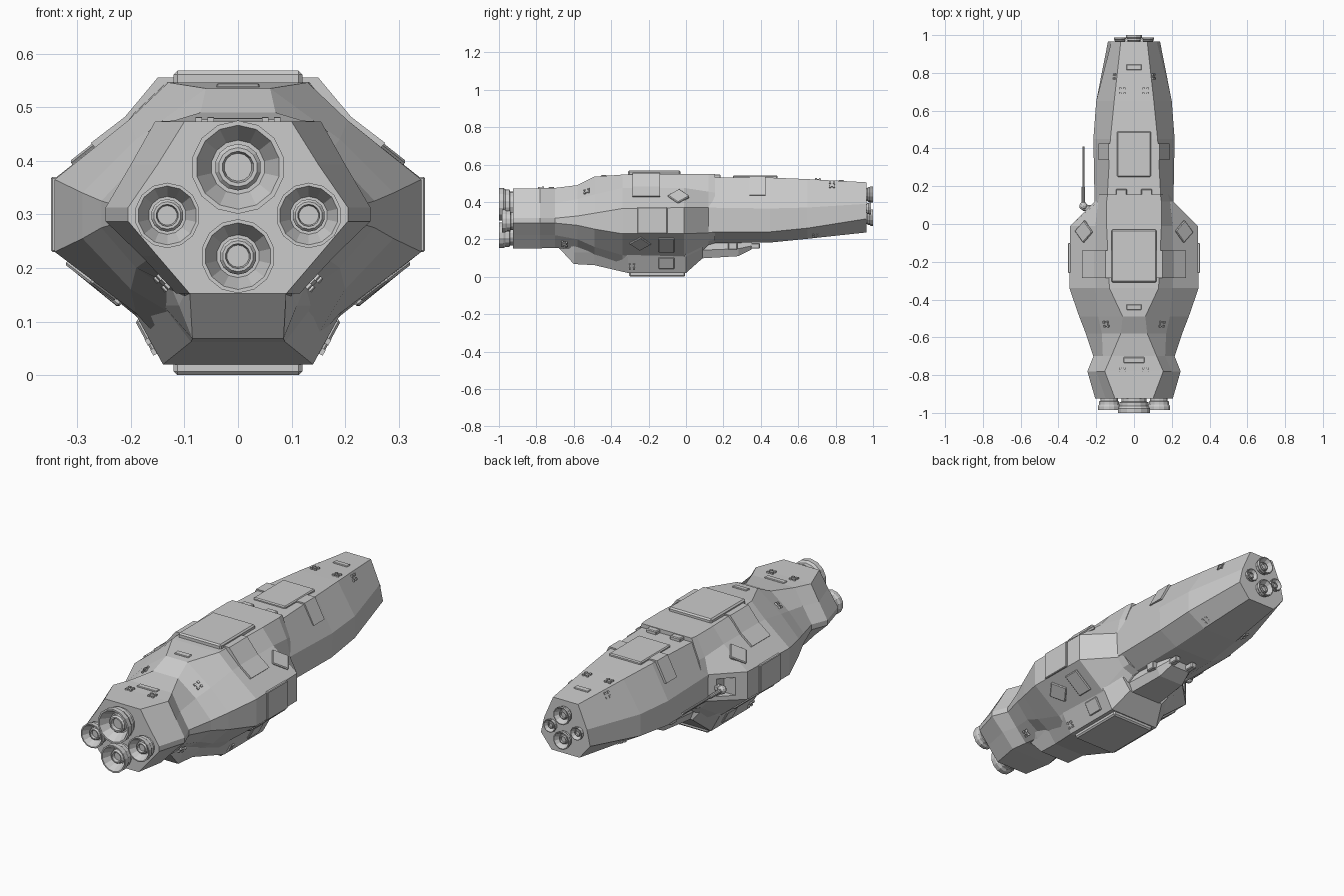
import bpy, bmesh, math
from mathutils import Vector, Matrix
from mathutils.bvhtree import BVHTree

if "Cube" in bpy.data.objects:
    bpy.data.objects.remove(bpy.data.objects["Cube"])


def finish(name, bm, bevel=0):
    bmesh.ops.recalc_face_normals(bm, faces=bm.faces)
    me = bpy.data.meshes.new(name)
    bm.to_mesh(me)
    bm.free()
    ob = bpy.data.objects.new(name, me)
    bpy.context.collection.objects.link(ob)
    if bevel:
        m = ob.modifiers.new("bevel", 'BEVEL')
        m.width = bevel
        m.segments = 1
    return ob


def loft(name, stations):
    """Each station: y, then x,z pairs of the right half from top to bottom."""
    bm = bmesh.new()
    rings = []
    for y, *c in stations:
        half = list(zip(c[::2], c[1::2]))
        pts = half + [(-x, z) for x, z in reversed(half)]
        rings.append([bm.verts.new((x, y, z)) for x, z in pts])
    n = len(rings[0])
    for a, b in zip(rings, rings[1:]):
        for i in range(n):
            j = (i + 1) % n
            bm.faces.new((a[i], a[j], b[j], b[i]))
    bm.faces.new(rings[0])
    bm.faces.new(rings[-1])
    return finish(name, bm)


def box(name, center, size, bevel=0):
    bm = bmesh.new()
    bmesh.ops.create_cube(bm, size=1, matrix=Matrix.Translation(center) @ Matrix.Diagonal((*size, 1)))
    return finish(name, bm, bevel)


# Main body: top, shoulder, upper side, lower side, bilge, bottom
body = loft("main_body", [
    (-.925, .10, .473, .15, .393, .205, .313, .205, .287, .15, .222, .09, .152),
    (-.78, .155, .473, .20, .393, .247, .313, .247, .287, .18, .222, .115, .152),
    (-.70, .12, .475, .165, .393, .215, .313, .215, .287, .16, .222, .10, .155),
    (-.58, .07, .49, .17, .415, .255, .325, .255, .275, .19, .20, .10, .14),
    (-.49, .06, .535, .19, .44, .29, .34, .29, .255, .20, .16, .10, .10),
    (-.34, .13, .546, .205, .475, .342, .365, .342, .23, .19, .115, .14, .06),
    (-.01, .145, .55, .205, .475, .338, .37, .338, .23, .19, .11, .14, .05),
    (.12, .145, .55, .19, .455, .208, .37, .206, .235, .17, .19, .11, .17),
    (.155, .14, .55, .18, .45, .20, .37, .20, .24, .16, .20, .10, .18)])

# Long forward hull
nose = loft("forward_hull", [
    (.08, .145, .53, .208, .37, .205, .24, .11, .18),
    (.45, .125, .53, .215, .365, .21, .24, .11, .183),
    (.65, .105, .522, .20, .37, .20, .26, .10, .203),
    (.965, .07, .505, .12, .39, .138, .31, .078, .237)])

# Belly keel and its forward pod
belly = loft("belly_keel", [
    (-.68, .09, .20, .09, .17, .09, .155),
    (-.60, .14, .20, .11, .13, .085, .068),
    (-.49, .18, .20, .14, .13, .088, .062),
    (-.31, .24, .20, .188, .108, .14, .02),
    (0, .24, .20, .188, .108, .14, .02),
    (.09, .17, .20, .14, .15, .10, .10)])
pod = loft("belly_pod", [
    (.03, .10, .20, .11, .14, .09, .095),
    (.28, .08, .20, .09, .15, .07, .11),
    (.35, .06, .20, .07, .165, .055, .145)])

# Surface lookup used to seat the plates
probe = bmesh.new()
for ob in (body, nose, belly, pod):
    probe.from_mesh(ob.data)
bmesh.ops.triangulate(probe, faces=probe.faces)
bvh = BVHTree.FromBMesh(probe)
probe.free()


def seat(origin, direction):
    d = Vector(direction).normalized()
    p, n, _, _ = bvh.ray_cast(Vector(origin) - d * 1.0, d)
    if n.dot(d) > 0:
        n = -n
    u = (Vector((0, 1, 0)) - n * n.y).normalized()
    v = n.cross(u)
    return Matrix((u, v, n)).transposed().to_4x4(), p


def plate(name, origin, direction, size, spin=0, bevel=.004):
    rot, p = seat(origin, direction)
    bm = bmesh.new()
    mat = Matrix.Translation(p) @ rot @ Matrix.Rotation(spin, 4, 'Z') @ Matrix.Diagonal((*size, 1))
    bmesh.ops.create_cube(bm, size=1, matrix=mat)
    return finish(name, bm, bevel)


def thruster_cluster(name, origin, direction):
    rot, p = seat(origin, direction)
    bm = bmesh.new()
    base = Matrix.Translation(p) @ rot
    bmesh.ops.create_cube(bm, size=1, matrix=base @ Matrix.Diagonal((.02, .02, .008, 1)))
    for a in (-.011, .011):
        for b in (-.011, .011):
            bmesh.ops.create_cube(bm, size=1, matrix=base @ Matrix.Translation((a, b, .002))
                                  @ Matrix.Diagonal((.010, .012, .012, 1)))
    finish(name, bm)


# Top and bottom hatches
box("main_top_hatch", (0, -.17, .553), (.24, .28, .03), .007)
box("forward_top_hatch", (0, .37, .53), (.18, .24, .022), .005)
box("belly_hatch", (0, -.155, .015), (.24, .30, .03), .007)

# Wrapping armour straps
loft("main_strap", [(y, .15, .555, .211, .482, .275, .433, .24, .40) for y in (-.285, -.14)])
loft("forward_strap", [(y, .135, .537, .188, .437, .16, .43) for y in (.34, .425)])

# Small centreline plates
for y, w in ((.83, .08), (-.44, .08), (-.72, .11)):
    plate("centre_plate", (0, y, .5), (0, 0, -1), (.03, w, .01), 0, .003)

UP, DOWN = (0, 0, -1), (0, 0, 1)
for s in (-1, 1):
    # Blocks behind the top deck
    box("deck_block", (s * .067, .167, .535), (.058, .036, .024), .004)
    # Side armour, diamonds and lower slabs
    box("side_panel", (s * .338, -.18, .30), (.022, .16, .14), .003)
    plate("upper_diamond", (s * .265, -.04, .43), (-s * .6, 0, -.8), (.085, .085, .016), math.radians(42))
    plate("lower_diamond", (s * .275, -.245, .175), (-s * .6, 0, .8), (.085, .085, .016), math.radians(42))
    plate("lower_slab", (s * .265, -.105, .17), (-s * .6, 0, .8), (.085, .12, .018))
    plate("keel_slab", (s * .165, -.105, .075), (-s, 0, .4), (.085, .07, .014))
    # Manoeuvring thruster clusters
    for x, y in ((.062, .705), (.062, -.775)):
        thruster_cluster("top_thruster", (s * x, y, .5), UP)
    for y, z in ((.78, .49), (-.53, .455), (-.29, .055), (-.65, .175)):
        thruster_cluster("side_thruster", (s * .2, y, z), (-s, 0, 0))
    thruster_cluster("lower_thruster", (s * .12, .69, .2), DOWN)
    # Fittings under the forward hull
    box("underside_block", (s * .085, .25, .165), (.05, .05, .04), .004)
    box("underside_rail", (s * .05, .355, .165), (.03, .08, .03), .004)


# Engine bells turned from a profile
def nozzle(name, x, z, r, y0, depth, way, sides=14):
    prof = [(.78, 0), (.78, .25), (.9, .3), (.9, .55), (1, .7), (1, 1), (.9, 1), (.58, .35),
            (.5, .35), (.5, .6), (.42, .7), (.34, .7), (.3, .5), (0, .5)]
    bm = bmesh.new()
    rings = []
    for k, t in prof:
        rings.append([bm.verts.new((x + r * k * math.cos(a), y0 + way * depth * t, z + r * k * math.sin(a)))
                      for a in (2 * math.pi * (i + .5) / sides for i in range(sides))])
    for a, b in zip(rings, rings[1:]):
        for i in range(sides):
            j = (i + 1) % sides
            bm.faces.new((a[i], a[j], b[j], b[i]))
    bm.faces.new(rings[0])
    bmesh.ops.remove_doubles(bm, verts=bm.verts, dist=1e-5)
    finish(name, bm)


for x, z, r, d in ((0, .388, .087, .08), (0, .222, .069, .08), (-.132, .298, .061, .065), (.132, .298, .061, .065)):
    nozzle("main_engine", x, z, r, -.92, d, -1)
for x, z, r, d in ((0, .44, .045, .04), (0, .315, .045, .04), (-.075, .365, .033, .028), (.075, .365, .033, .028)):
    nozzle("nose_engine", x, z, r, .96, d, 1, 12)

# Gun recess cut into the left front facet
cutter = box("recess_cutter", (-.285, .085, .30), (.10, .11, .09))
cutter.hide_render = True
cutter.hide_set(True)
cut = body.modifiers.new("recess", 'BOOLEAN')
cut.operation = 'DIFFERENCE'
cut.object = cutter
cut.solver = 'EXACT'

# Side gun: mount, ball and barrel
box("gun_mount", (-.25, .085, .30), (.05, .03, .025), .004)
bm = bmesh.new()
bmesh.ops.create_icosphere(bm, subdivisions=2, radius=.022, matrix=Matrix.Translation((-.268, .095, .30)))
finish("gun_ball", bm)
bm = bmesh.new()
for y, ln, r in ((.25, .32, .006), (.15, .09, .010)):
    bmesh.ops.create_cone(bm, cap_ends=True, segments=10, radius1=r, radius2=r, depth=ln,
                          matrix=Matrix.Translation((-.268, y, .30)) @ Matrix.Rotation(math.pi / 2, 4, 'X'))
finish("gun_barrel", bm)
